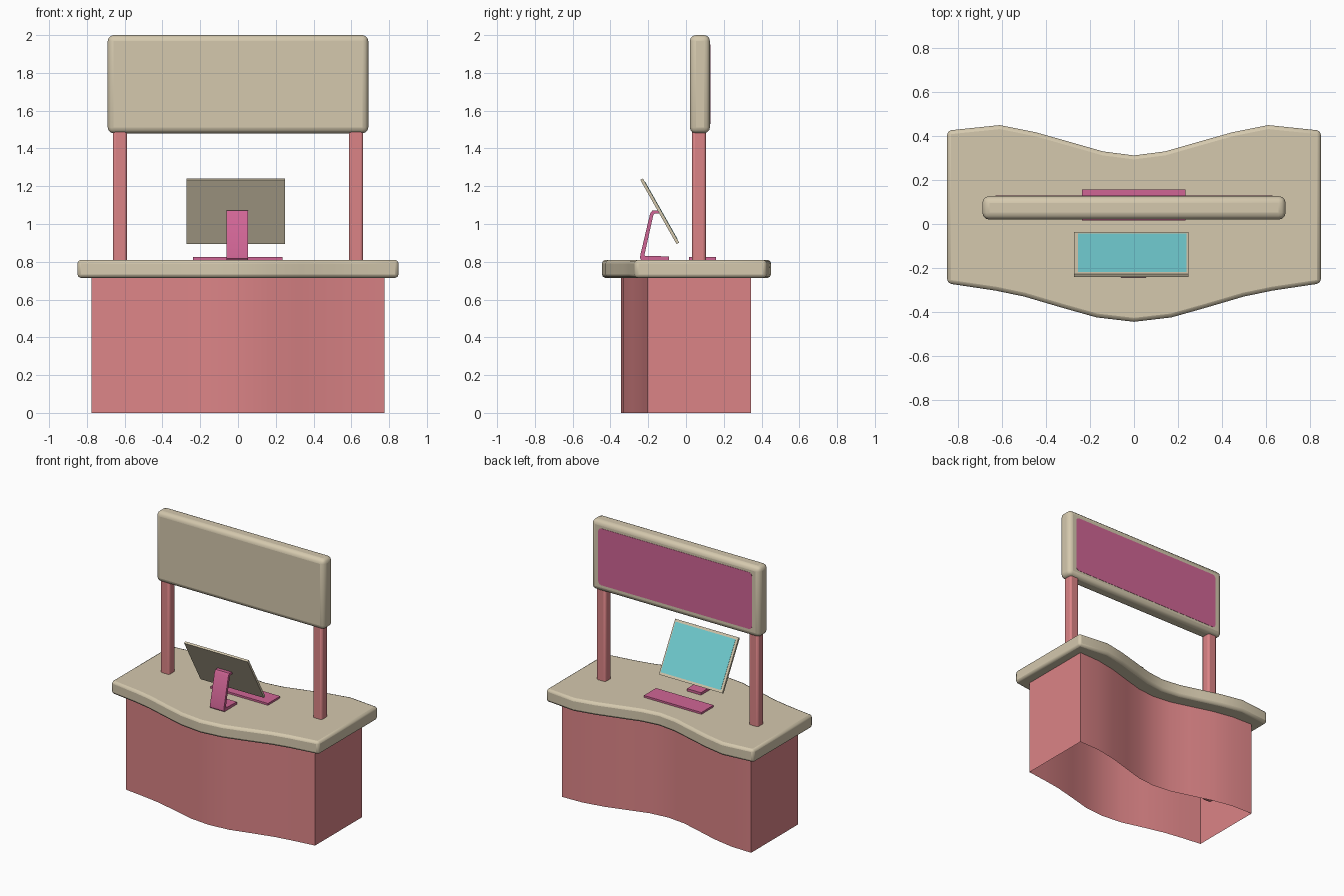
import bpy, bmesh, math
from mathutils import Matrix

if "Cube" in bpy.data.objects:
    bpy.data.objects.remove(bpy.data.objects["Cube"])


def mat(name, rgb):
    m = bpy.data.materials.new(name)
    m.diffuse_color = (*rgb, 1)
    m.use_nodes = True
    m.node_tree.nodes["Principled BSDF"].inputs["Base Color"].default_value = m.diffuse_color
    return m


BEIGE = mat("beige", (0.66, 0.58, 0.42))
ROSE = mat("rose", (0.71, 0.23, 0.24))
PINK = mat("magenta_pink", (0.63, 0.13, 0.30))
CYAN = mat("screen_cyan", (0.17, 0.63, 0.66))


def finish(name, bm, material, bevel=0, segs=2, angle=40):
    bmesh.ops.recalc_face_normals(bm, faces=bm.faces)
    me = bpy.data.meshes.new(name)
    bm.to_mesh(me)
    bm.free()
    me.materials.append(material)
    ob = bpy.data.objects.new(name, me)
    bpy.context.collection.objects.link(ob)
    if bevel:
        b = ob.modifiers.new("bevel", 'BEVEL')
        b.width, b.segments = bevel, segs
        b.limit_method = 'ANGLE'
        b.angle_limit = math.radians(angle)
    bpy.ops.object.select_all(action='DESELECT')
    ob.select_set(True)
    bpy.context.view_layer.objects.active = ob
    bpy.ops.object.shade_smooth_by_angle(angle=math.radians(35))
    return ob


def box(name, lo, hi, material, **kw):
    bm = bmesh.new()
    c = [(a + b) / 2 for a, b in zip(lo, hi)]
    s = [b - a for a, b in zip(lo, hi)]
    bmesh.ops.create_cube(bm, size=1, matrix=Matrix.Translation(c) @ Matrix.Diagonal((*s, 1)))
    return finish(name, bm, material, **kw)


def extrude(name, outline, vec, material, caps=True, **kw):
    """Extrude a closed outline of 3D points along vec."""
    bm = bmesh.new()
    a = [bm.verts.new(p) for p in outline]
    b = [bm.verts.new([p[i] + vec[i] for i in range(3)]) for p in outline]
    n = len(a)
    for i in range(n):
        j = (i + 1) % n
        bm.faces.new((a[i], a[j], b[j], b[i]))
    if caps:
        bm.faces.new(a)
        bm.faces.new(b)
    return finish(name, bm, material, **kw)


def wavy(front, back, z):
    """Mirror half curves (x >= 0) into a closed plan outline."""
    def full(h):
        return [(-x, y, z) for x, y in reversed(h[1:])] + [(x, y, z) for x, y in h]
    return full(front) + full(back)[::-1]


# curved desk body, open at the bottom
body = wavy([(0, -.345), (.16, -.33), (.32, -.287), (.48, -.247), (.62, -.225), (.775, -.205)],
            [(0, .205), (.14, .22), (.28, .26), (.45, .31), (.61, .34), (.775, .345)], 0)
extrude("desk_body", body, (0, 0, .72), ROSE, caps=False)

# wavy counter top with rounded rim
top = wavy([(0, -.445), (.17, -.425), (.33, -.38), (.5, -.33), (.63, -.303), (.85, -.27)],
           [(0, .312), (.14, .33), (.28, .37), (.45, .418), (.61, .45), (.85, .425)], .715)
extrude("counter_top", top, (0, 0, .095), BEIGE, bevel=.018)

# two posts
for side, s in (("left", -1), ("right", 1)):
    box("post_" + side, (s * .625 - .0375, .033, .18), (s * .625 + .0375, .105, 1.5), ROSE,
        bevel=.014)

# sign board with inset colour panel on the back
box("sign_board", (-.69, .02, 1.48), (.69, .127, 2.0), BEIGE, bevel=.032, segs=3)
W, Z0, Z1, R = .63, 1.53, 1.95, .025
outline = []
for k, (cx, cz) in enumerate([(W - R, Z1 - R), (R - W, Z1 - R), (R - W, Z0 + R), (W - R, Z0 + R)]):
    for t in range(4):
        a = math.radians(90 * k + 30 * t)
        outline.append((cx + R * math.cos(a), .122, cz + R * math.sin(a)))
extrude("sign_panel", outline, (0, .007, 0), PINK)

# monitor leaning back, screen facing +y and up
top_pt, low_pt = (-.236, 1.237), (-.044, .897)
dy, dz = low_pt[0] - top_pt[0], low_pt[1] - top_pt[1]
L = math.hypot(dy, dz)
ty, tz = dy / L, dz / L
ny, nz = -tz, ty


def slab(name, x0, x1, s0, s1, d0, d1, material):
    pts = [(x0, top_pt[0] + ty * s + ny * d, top_pt[1] + tz * s + nz * d)
           for s, d in ((s0, d0), (s1, d0), (s1, d1), (s0, d1))]
    extrude(name, pts, (x1 - x0, 0, 0), material)


slab("monitor_case", -.272, .248, 0, L, -.007, .009, BEIGE)
slab("monitor_screen", -.254, .238, .018, L - .018, .005, .011, CYAN)

# bent strip stand: foot, leg and short arm
prof = [(-.09, .808), (-.235, .808), (-.243, .817), (-.242, .835), (-.19, 1.055), (-.178, 1.072),
        (-.142, 1.072), (-.142, 1.056), (-.166, 1.055), (-.173, 1.047), (-.221, .832), (-.09, .828)]
extrude("monitor_stand", [(-.06, y, z) for y, z in prof], (.114, 0, 0), PINK)

# keyboard
box("keyboard", (-.237, .015, .806), (.235, .158, .824), PINK)
